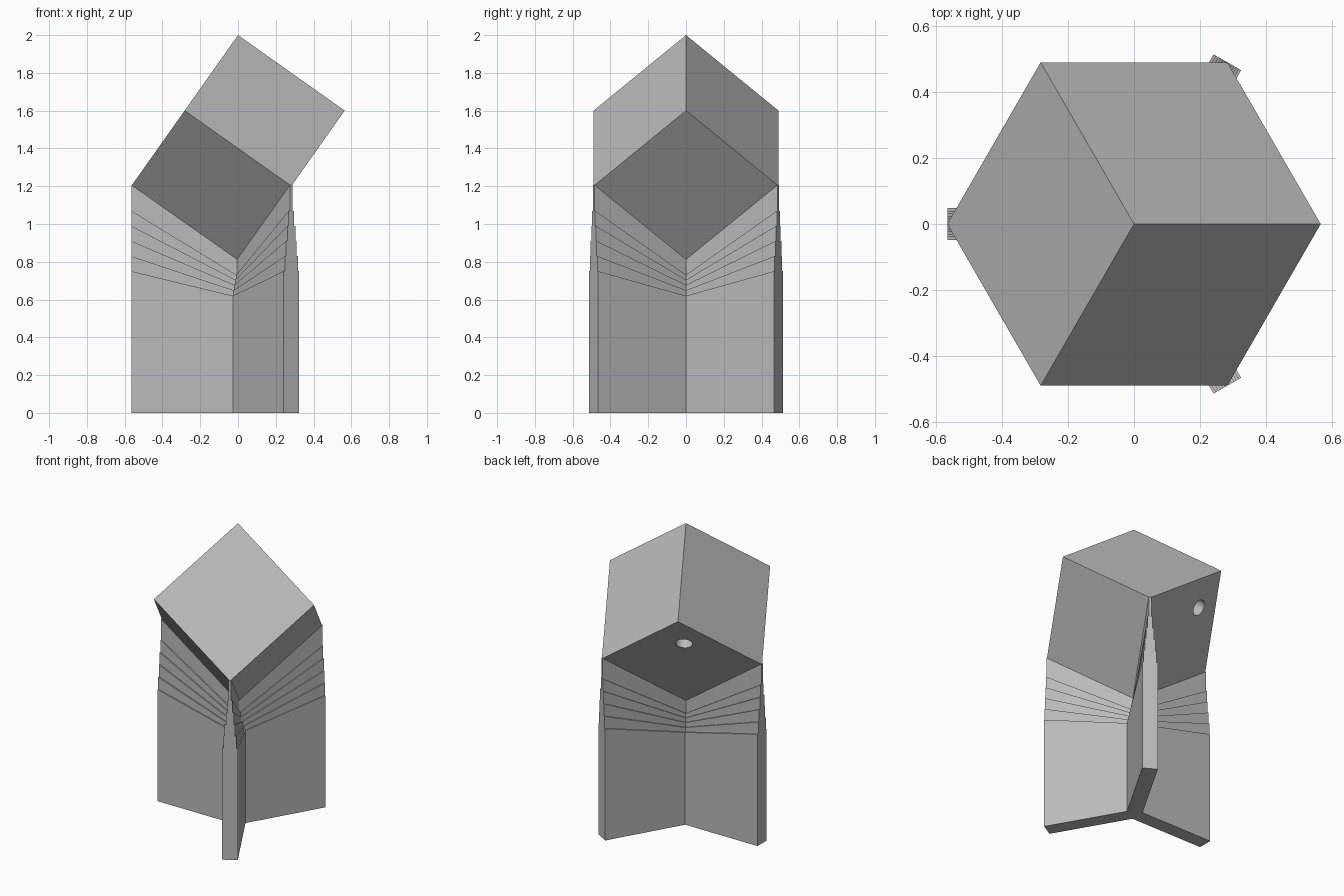
import bpy
import bmesh
from math import atan2, cos, pi, sin, sqrt
from mathutils import Matrix, Vector

default = bpy.data.objects.get("Cube")
if default:
    bpy.data.objects.remove(default, do_unlink=True)

R = 0.565               # reach of the arms and of the cube corners
EDGE = R * sqrt(1.5)    # cube edge length
TOP = 2.0
UP = Vector((0, 0, 1))

grey = bpy.data.materials.new("plain grey")
grey.use_nodes = True
tone = (0.5, 0.5, 0.5, 1)
grey.diffuse_color = tone
grey.node_tree.nodes["Principled BSDF"].inputs["Base Color"].default_value = tone


def finish(bm, name):
    bmesh.ops.recalc_face_normals(bm, faces=bm.faces)
    mesh = bpy.data.meshes.new(name)
    bm.to_mesh(mesh)
    bm.free()
    mesh.materials.append(grey)
    obj = bpy.data.objects.new(name, mesh)
    bpy.context.collection.objects.link(obj)
    return obj


def star_layer(name, half, bottom, top):
    """Three-armed prism; bottom and top give heights at the centre and tips."""
    bm = bmesh.new()
    rings, centres = [], []
    for z_mid, z_tip in (bottom, top):
        ring = []
        for i in range(3):
            a = pi / 3 + i * 2 * pi / 3
            out, side = Vector((cos(a), sin(a), 0)), Vector((-sin(a), cos(a), 0))
            z_join = z_mid + (z_tip - z_mid) * half / sqrt(3) / R
            for reach, shift, z in ((R, -half, z_tip), (R, half, z_tip),
                                    (half / sqrt(3), half, z_join)):
                ring.append(bm.verts.new(out * reach + side * shift + UP * z))
        rings.append(ring)
        centres.append(bm.verts.new((0, 0, z_mid)))
    for ring, mid in zip(rings, centres):
        for i in range(0, 9, 3):
            bm.faces.new((ring[i - 1], ring[i], ring[i + 1], ring[i + 2], mid))
    low, high = rings
    for i in range(9):
        bm.faces.new((low[i - 1], low[i], high[i], high[i - 1]))
    return finish(bm, name)


# Stand: wide foot, then ever thinner layers with steeper tops
levels = [(0, 0)]
levels += [(0.613 + 0.028 * i, 0.75 + 0.08 * i) for i in range(5)]
levels.append((TOP - EDGE * sqrt(3) + 0.008, TOP - R * sqrt(2) + 0.006))
for i in range(6):
    name = "stand_foot" if i == 0 else f"stand_step_{i}"
    star_layer(name, 0.048 - 0.008 * i, levels[i], levels[i + 1])

# Cube balanced on one corner
tilt = Vector((1, 1, 1)).rotation_difference(UP).to_matrix()
corner = tilt @ Vector((1, 1, -1))
spin = Matrix.Rotation(-atan2(corner.y, corner.x), 3, "Z")
bm = bmesh.new()
bmesh.ops.create_cube(bm, size=EDGE)
bmesh.ops.transform(bm, matrix=(spin @ tilt).to_4x4(), verts=bm.verts)
bmesh.ops.translate(bm, vec=UP * (TOP - EDGE * sqrt(3) / 2), verts=bm.verts)
cube = finish(bm, "tilted_cube")

# Round hole in the lower rear face
a = 2 * pi / 3
out, side = Vector((cos(a), sin(a), 0)), Vector((-sin(a), cos(a), 0))
rise = out * (R / 2) + UP * (R / sqrt(2))
face_mid = out * (R / 2) + UP * (TOP - R * sqrt(2))
normal = (out * sqrt(2) - UP).normalized()
spot = face_mid + rise * 0.456 + side * 0.024
bm = bmesh.new()
bmesh.ops.create_cone(bm, cap_ends=True, segments=32, radius1=0.052,
                      radius2=0.052, depth=0.6)
turn = UP.rotation_difference(normal).to_matrix().to_4x4()
bmesh.ops.transform(bm, matrix=Matrix.Translation(spot) @ turn, verts=bm.verts)
cutter = finish(bm, "hole_cutter")
cutter.hide_render = True

cut = cube.modifiers.new("hole", "BOOLEAN")
cut.operation = "DIFFERENCE"
cut.solver = "EXACT"
cut.object = cutter
bpy.ops.object.select_all(action="DESELECT")
cube.select_set(True)
bpy.context.view_layer.objects.active = cube
bpy.ops.object.modifier_apply(modifier=cut.name)
bpy.data.objects.remove(cutter, do_unlink=True)
bpy.ops.object.shade_smooth_by_angle(angle=pi / 6)
